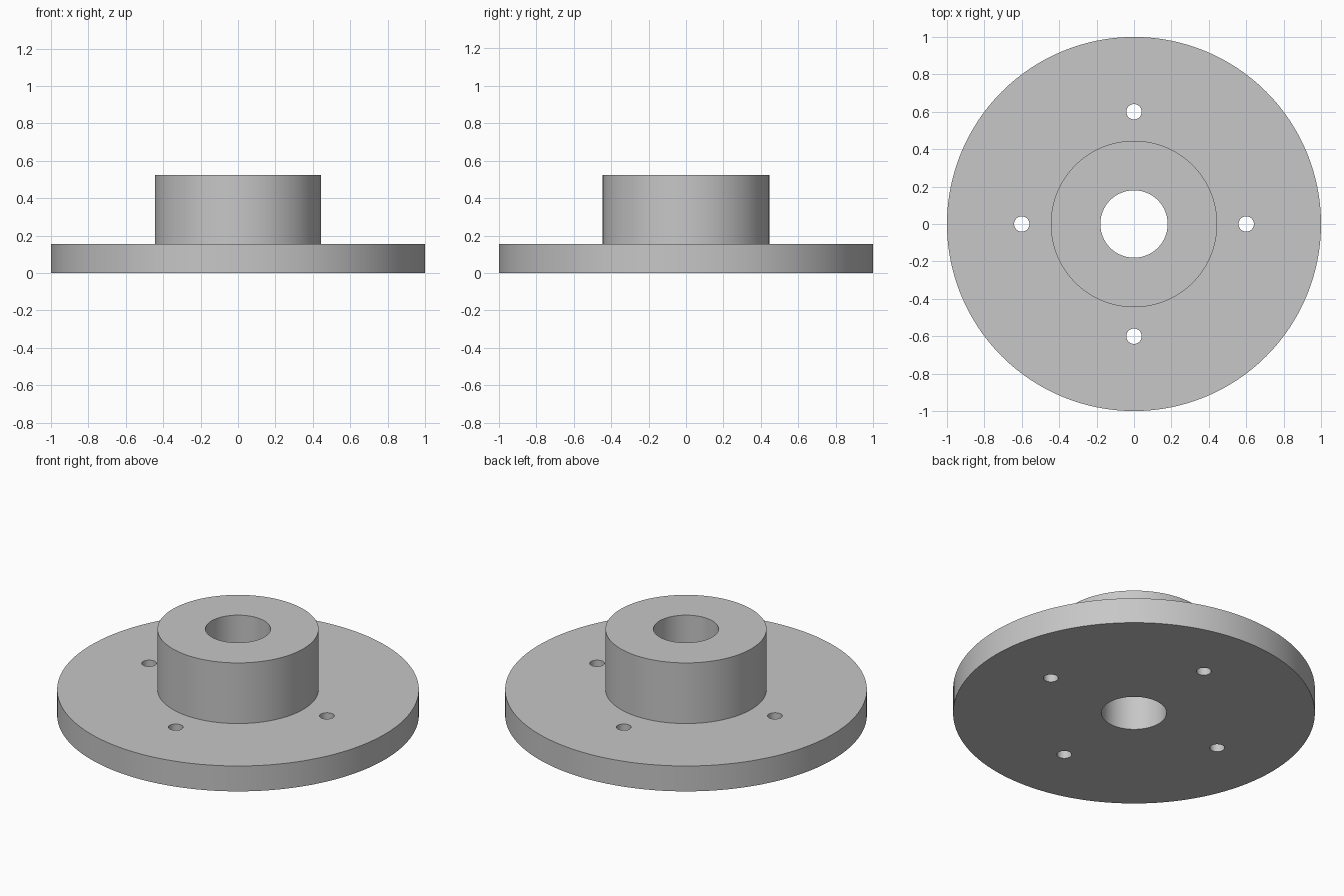
import bpy
import bmesh
from math import cos, sin, pi, radians

cube = bpy.data.objects.get("Cube")
if cube:
    bpy.data.objects.remove(cube, do_unlink=True)

FLANGE_R, HUB_R, BORE_R = 1.0, 0.445, 0.18
FLANGE_TOP, HUB_TOP = 0.155, 0.525
BOLT_RING, BOLT_R, BOLTS = 0.6, 0.041, 4
SEGMENTS = 128

# Plain grey metal
grey = bpy.data.materials.new("grey_metal")
grey.use_nodes = True
colour = (0.57, 0.57, 0.57, 1)
grey.diffuse_color = colour
grey.node_tree.nodes["Principled BSDF"].inputs["Base Color"].default_value = colour


def lathe(name, profile):
    """Turn a closed (radius, height) profile around the z axis."""
    bm = bmesh.new()
    verts = [bm.verts.new((r, 0, z)) for r, z in profile]
    edges = [bm.edges.new((v, verts[i - 1])) for i, v in enumerate(verts)]
    bmesh.ops.spin(bm, geom=verts + edges, cent=(0, 0, 0), axis=(0, 0, 1),
                   angle=2 * pi, steps=SEGMENTS)
    bmesh.ops.remove_doubles(bm, verts=bm.verts[:], dist=0.0001)
    bmesh.ops.recalc_face_normals(bm, faces=bm.faces[:])
    mesh = bpy.data.meshes.new(name)
    bm.to_mesh(mesh)
    bm.free()
    obj = bpy.data.objects.new(name, mesh)
    bpy.context.collection.objects.link(obj)
    mesh.materials.append(grey)
    return obj


# Round flange, raised hub and through bore in one turned body
body = lathe("hub_flange", [
    (BORE_R, 0), (FLANGE_R, 0), (FLANGE_R, FLANGE_TOP),
    (HUB_R, FLANGE_TOP), (HUB_R, HUB_TOP), (BORE_R, HUB_TOP)])

# Bolt holes drilled through the flange
for i in range(BOLTS):
    a = 2 * pi * i / BOLTS
    bpy.ops.mesh.primitive_cylinder_add(
        vertices=48, radius=BOLT_R, depth=1,
        location=(BOLT_RING * cos(a), BOLT_RING * sin(a), 0))
    drill = bpy.context.object
    drill.name = "bolt_hole_cutter"
    drill.hide_render = True
    drill.data.materials.append(grey)
    cut = body.modifiers.new("bolt_hole", 'BOOLEAN')
    cut.operation = 'DIFFERENCE'
    cut.solver = 'EXACT'
    cut.object = drill
    bpy.context.view_layer.objects.active = body
    bpy.ops.object.modifier_apply(modifier=cut.name)
    bpy.data.objects.remove(drill, do_unlink=True)

# Smooth round walls, crisp rims
bpy.ops.object.select_all(action='DESELECT')
body.select_set(True)
bpy.context.view_layer.objects.active = body
bpy.ops.object.shade_smooth_by_angle(angle=radians(30))
